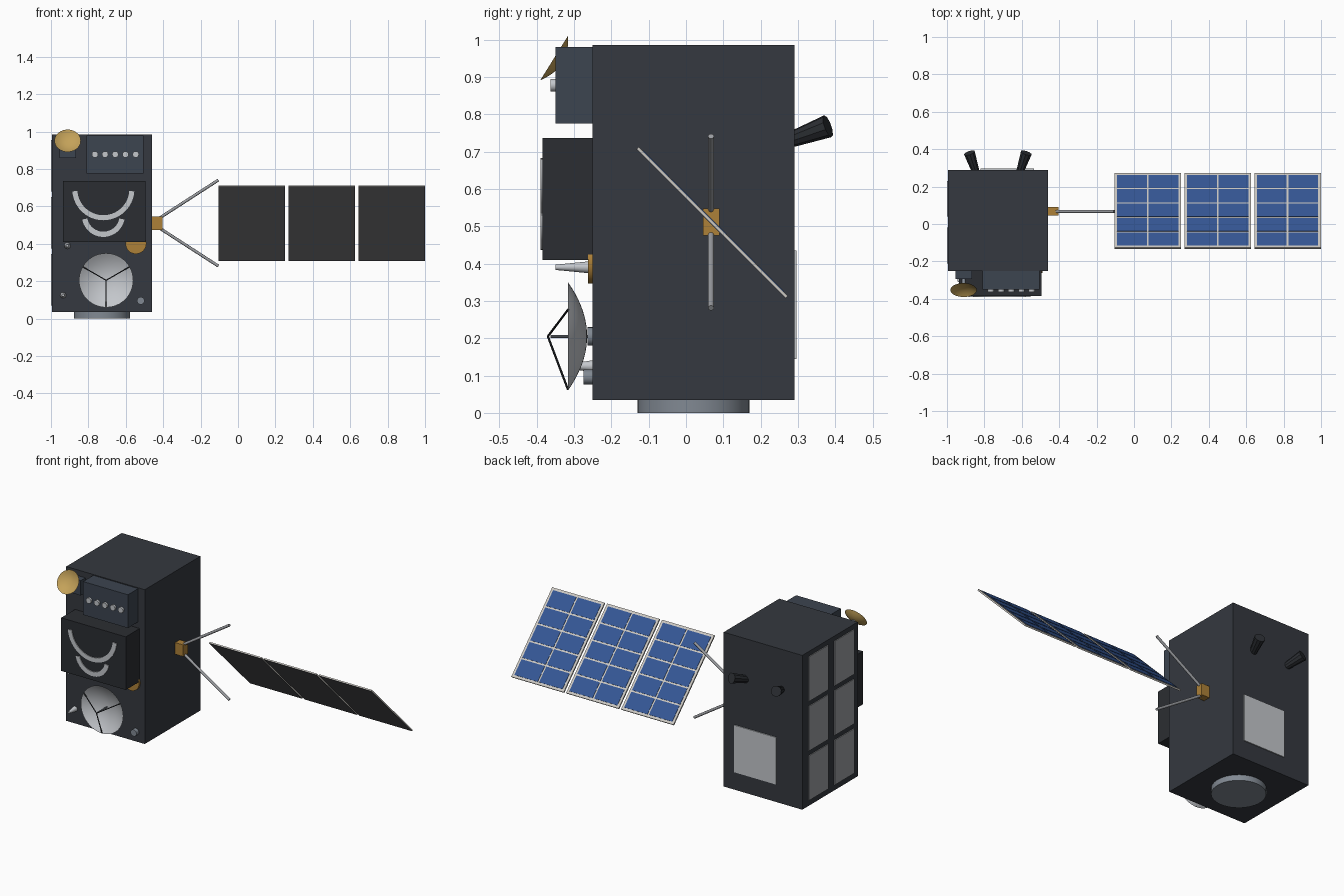
import bpy, bmesh, math
from mathutils import Vector, Matrix

if "Cube" in bpy.data.objects:
    bpy.data.objects.remove(bpy.data.objects["Cube"])


def material(name, r, g, b):
    m = bpy.data.materials.new(name)
    m.diffuse_color = (r, g, b, 1)
    m.use_nodes = True
    m.node_tree.nodes["Principled BSDF"].inputs["Base Color"].default_value = m.diffuse_color
    return m


DARK = material("dark_body", 0.035, 0.040, 0.050)
BLACK = material("black_box", 0.024, 0.027, 0.032)
SLATE = material("slate_box", 0.045, 0.058, 0.080)
GOLD = material("gold", 0.55, 0.36, 0.10)
AMBER = material("amber", 0.42, 0.22, 0.04)
SILVER = material("silver", 0.55, 0.57, 0.60)
STEEL = material("steel", 0.22, 0.25, 0.29)
RADIATOR = material("radiator", 0.33, 0.34, 0.36)
BLUE = material("solar_blue", 0.035, 0.095, 0.30)
FRAME = material("panel_frame", 0.60, 0.58, 0.54)
BACKING = material("panel_backing", 0.13, 0.13, 0.14)


def finish(name, bm, mat, smooth=False):
    bmesh.ops.recalc_face_normals(bm, faces=bm.faces[:])
    me = bpy.data.meshes.new(name)
    bm.to_mesh(me)
    bm.free()
    ob = bpy.data.objects.new(name, me)
    bpy.context.collection.objects.link(ob)
    me.materials.append(mat)
    if smooth:
        bpy.ops.object.select_all(action='DESELECT')
        ob.select_set(True)
        bpy.context.view_layer.objects.active = ob
        bpy.ops.object.shade_smooth_by_angle(angle=math.radians(35))
    return ob


def add_box(bm, x, y, z, matrix=Matrix()):
    size = Matrix.Diagonal((x[1] - x[0], y[1] - y[0], z[1] - z[0], 1))
    mid = Matrix.Translation([(a + b) / 2 for a, b in (x, y, z)])
    bmesh.ops.create_cube(bm, size=1, matrix=matrix @ mid @ size)


def box(name, x, y, z, mat):
    bm = bmesh.new()
    add_box(bm, x, y, z)
    return finish(name, bm, mat)


def add_tube(bm, a, b, r1, r2, sides):
    a, b = Vector(a), Vector(b)
    rot = (b - a).to_track_quat('Z', 'Y').to_matrix().to_4x4()
    bmesh.ops.create_cone(bm, cap_ends=True, segments=sides, radius1=r1, radius2=r2,
                          depth=(b - a).length, matrix=Matrix.Translation((a + b) / 2) @ rot)


def tube(name, a, b, r1, r2, mat, sides=24, smooth=True):
    bm = bmesh.new()
    add_tube(bm, a, b, r1, r2, sides)
    return finish(name, bm, mat, smooth)


def dish(name, rim, axis, radius, depth, mat, rings=10, sides=48):
    """Thin parabolic bowl whose rim centre is at rim, opening along axis."""
    t = 0.004
    prof = [(radius * i / rings, depth * ((i / rings) ** 2 - 1)) for i in range(rings + 1)]
    prof += [(r, z + t * (1 - r / radius)) for r, z in reversed(prof[:-1])]
    bm = bmesh.new()
    vs = [bm.verts.new((r, 0, z)) for r, z in prof]
    es = [bm.edges.new(p) for p in zip(vs, vs[1:])]
    bmesh.ops.spin(bm, geom=vs + es, axis=(0, 0, 1), cent=(0, 0, 0),
                   angle=math.tau, steps=sides)
    bmesh.ops.remove_doubles(bm, verts=bm.verts[:], dist=1e-5)
    rot = Vector(axis).to_track_quat('Z', 'Y').to_matrix().to_4x4()
    bm.transform(Matrix.Translation(rim) @ rot)
    return finish(name, bm, mat, True)


def arc(name, cx, cz, r_in, r_out, a0, a1, y0, y1, mat, n=24):
    """Flat curved bar facing the front."""
    bm = bmesh.new()
    rows = []
    for i in range(n + 1):
        a = math.radians(a0 + (a1 - a0) * i / n)
        rows.append([bm.verts.new((cx + r * math.cos(a), y, cz + r * math.sin(a)))
                     for r, y in ((r_in, y0), (r_out, y0), (r_out, y1), (r_in, y1))])
    for p, q in zip(rows, rows[1:]):
        for k in range(4):
            bm.faces.new((p[k], p[(k + 1) % 4], q[(k + 1) % 4], q[k]))
    bm.faces.new(rows[0])
    bm.faces.new(rows[-1])
    return finish(name, bm, mat, True)


# Main body and launch adapter ring
box("body", (-0.995, -0.46), (-0.25, 0.29), (0.035, 0.985), DARK)
tube("adapter_ring", (-0.727, 0.02, 0), (-0.727, 0.02, 0.036), 0.15, 0.15, STEEL, 48)

# Radiators on the left side, two columns by three rows
bm = bmesh.new()
for y in (-0.21, 0.04):
    for z in (0.07, 0.375, 0.68):
        add_box(bm, (-1.0, -0.99), (y, y + 0.19), (z, z + 0.275))
finish("side_radiators", bm, RADIATOR)

# Back radiator and the pair of star trackers
box("back_radiator", (-0.82, -0.535), (0.285, 0.296), (0.145, 0.435), SILVER)
for side, s in (("left", -1), ("right", 1)):
    tube(f"star_tracker_{side}", (-0.728 + s * 0.115, 0.27, 0.728),
         (-0.728 + s * 0.152, 0.38, 0.768), 0.02, 0.031, BLACK, 10, False)

# Upper instrument box with a row of lenses
box("upper_instrument", (-0.81, -0.505), (-0.35, -0.249), (0.775, 0.98), SLATE)
bm = bmesh.new()
for i in range(5):
    x = -0.765 + i * 0.0545
    add_tube(bm, (x, -0.345, 0.878), (x, -0.363, 0.878), 0.017, 0.017, 20)
finish("instrument_lenses", bm, SILVER, True)

# Middle instrument box with two curved bars
box("middle_instrument", (-0.935, -0.495), (-0.385, -0.249), (0.41, 0.737), BLACK)
arc("large_curved_bar", -0.72, 0.692, 0.139, 0.166, 184, 356, -0.39, -0.383, SILVER)
arc("small_curved_bar", -0.72, 0.552, 0.087, 0.115, 191, 349, -0.39, -0.383, SILVER)

# Gold disc partly tucked behind the middle box
tube("gold_disc", (-0.546, -0.249, 0.402), (-0.546, -0.263, 0.402), 0.056, 0.056, AMBER, 32)

# Small gold dish on its bracket
box("small_dish_bracket", (-0.955, -0.865), (-0.295, -0.249), (0.858, 0.95), SLATE)
axis = Vector((0, -0.85, 0.53))
rim = Vector((-0.911, -0.353, 0.951))
dish("small_gold_dish", rim, axis, 0.0705, 0.025, GOLD, 6, 36)
tube("small_dish_stem", rim - axis * 0.022, (-0.911, -0.285, 0.915), 0.01, 0.01, STEEL, 12)

# Main front dish with a three-legged feed support
cx, cz = -0.705, 0.205
dish("main_dish", (cx, -0.316, cz), (0, -1, 0), 0.145, 0.051, SILVER)
tube("main_dish_mount", (cx, -0.249, cz), (cx, -0.365 + 0.002, cz), 0.004, 0.004, STEEL, 8)
tube("main_dish_base", (cx, -0.249, cz), (cx, -0.364 + 0.1, cz), 0.025, 0.025, STEEL, 16)
bm = bmesh.new()
for deg in (-90, 30, 150):
    a = math.radians(deg)
    add_tube(bm, (cx, -0.37, cz),
             (cx + 0.143 * math.cos(a), -0.316, cz + 0.143 * math.sin(a)), 0.003, 0.003, 8)
finish("feed_struts", bm, BLACK, True)

# Small horns and sensor on the front face
tube("upper_horn", (-0.912, -0.249, 0.39), (-0.912, -0.35, 0.39), 0.017, 0.007, SILVER, 16)
tube("lower_horn", (-0.935, -0.249, 0.125), (-0.935, -0.31, 0.125), 0.016, 0.007, SILVER, 16)
tube("front_sensor", (-0.52, -0.249, 0.096), (-0.52, -0.274, 0.096), 0.02, 0.02, STEEL, 20)

# Array hinge and its forked arm
box("array_hinge", (-0.461, -0.405), (0.045, 0.09), (0.475, 0.547), AMBER)
for name, s in (("upper", 1), ("lower", -1)):
    tube(f"array_arm_{name}", (-0.415, 0.067, 0.511 + s * 0.03),
         (-0.105, 0.067, 0.511 + s * 0.23), 0.008, 0.008, RADIATOR, 12)

# Solar array: three tilted panels, each with 2 x 5 cells and a dark back sheet
tilt = Matrix.Translation((0, 0.07, 0.51)) @ Matrix.Rotation(math.radians(-45), 4, 'X')
frames, backs, cells = bmesh.new(), bmesh.new(), bmesh.new()
H, W = 0.282, 0.357
for i in range(3):
    x0 = -0.105 + i * 0.374
    add_box(frames, (x0, x0 + W), (-H, H), (-0.003, 0.004), tilt)
    add_box(backs, (x0, x0 + W), (-H, H), (-0.005, -0.003), tilt)
    cw, ch = (W - 0.02) / 2, (2 * H - 0.02) / 5
    for c in range(2):
        for r in range(5):
            cx0, cy0 = x0 + 0.01 + c * cw, -H + 0.01 + r * ch
            add_box(cells, (cx0 + 0.005, cx0 + cw - 0.005),
                    (cy0 + 0.005, cy0 + ch - 0.005), (0.003, 0.006), tilt)
finish("solar_panel_frames", frames, FRAME)
finish("solar_panel_backs", backs, BACKING)
finish("solar_cells", cells, BLUE)
